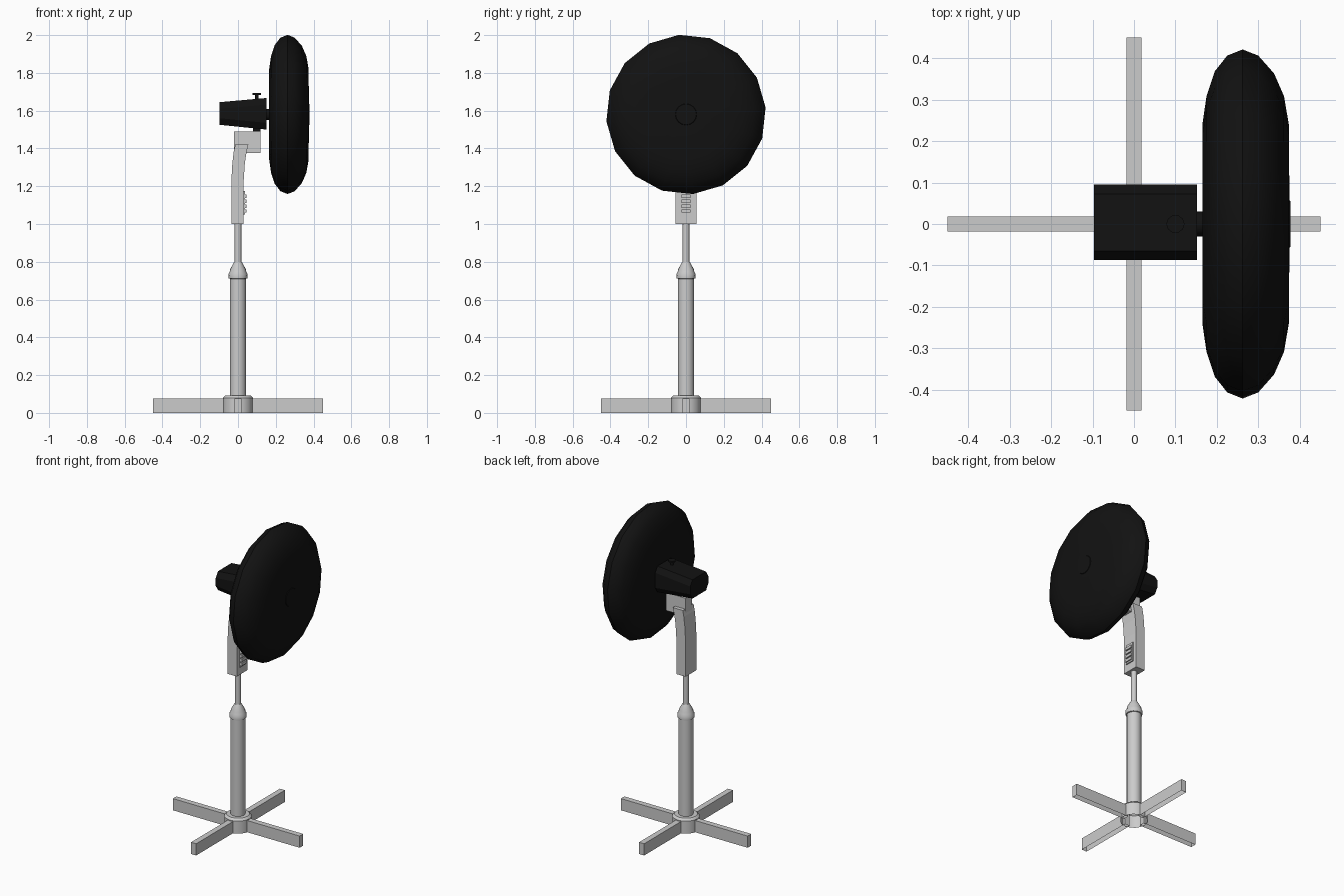
import bpy, bmesh, math
from mathutils import Matrix, Vector

if "Cube" in bpy.data.objects:
    bpy.data.objects.remove(bpy.data.objects["Cube"])

black = bpy.data.materials.new("black_plastic")
black.diffuse_color = (0.006, 0.006, 0.006, 1)
black.use_nodes = True
black.node_tree.nodes["Principled BSDF"].inputs["Base Color"].default_value = black.diffuse_color


def finish(name, bm, mat=None, smooth=None):
    bmesh.ops.recalc_face_normals(bm, faces=bm.faces)
    me = bpy.data.meshes.new(name)
    bm.to_mesh(me)
    bm.free()
    ob = bpy.data.objects.new(name, me)
    bpy.context.collection.objects.link(ob)
    if mat:
        me.materials.append(mat)
    if smooth:
        bpy.ops.object.select_all(action='DESELECT')
        ob.select_set(True)
        bpy.context.view_layer.objects.active = ob
        bpy.ops.object.shade_smooth_by_angle(angle=math.radians(smooth))
    return ob


def loft(bm, rings, cap_start=True, cap_end=True):
    loops = [[bm.verts.new(p) for p in r] for r in rings]
    n = len(loops[0])
    for a, b in zip(loops, loops[1:]):
        for i in range(n):
            bm.faces.new((a[i], a[(i + 1) % n], b[(i + 1) % n], b[i]))
    if cap_start:
        bm.faces.new(loops[0])
    if cap_end:
        bm.faces.new(loops[-1])


def lathe(name, profile, sides, frame=Matrix(), phase=0, mat=None, smooth=40, open_start=False):
    # profile = (height, radius) pairs around the local z axis
    bm = bmesh.new()
    rings = []
    for h, r in profile:
        angles = [phase + 2 * math.pi * i / sides for i in range(sides)]
        rings.append([frame @ Vector((r * math.cos(a), r * math.sin(a), h)) for a in angles])
    loft(bm, rings, not open_start)
    return finish(name, bm, mat, smooth)


def box(name, x, y, z, mat=None, open_bottom=False):
    bm = bmesh.new()
    loft(bm, [[(x[0], y[0], h), (x[1], y[0], h), (x[1], y[1], h), (x[0], y[1], h)] for h in z],
         not open_bottom)
    return finish(name, bm, mat)


# Cross base: four legs open underneath, and hub
for i, label in enumerate(("right", "back", "left", "front")):
    leg = box("leg_" + label, (0.06, 0.45), (-0.018, 0.018), (0, 0.075), open_bottom=True)
    leg.data.transform(Matrix.Rotation(i * math.pi / 2, 4, 'Z'))
lathe("base_hub", [(0, 0.08), (0.08, 0.08), (0.093, 0.067), (0.093, 0.043)], 16, open_start=True)

# Pole with collar and inner tube
lathe("outer_pole", [(0.08, 0.043), (0.72, 0.043)], 16)
lathe("height_collar", [(0.71, 0.043), (0.712, 0.049), (0.735, 0.051), (0.747, 0.044),
                        (0.76, 0.042), (0.80, 0.02)], 16)
lathe("inner_pole", [(0.78, 0.018), (1.01, 0.018)], 12)

# Control arm, bending forward at the top
bm = bmesh.new()
stations = [(1.0, -0.035, 0.03), (1.23, -0.035, 0.03), (1.32, -0.03, 0.036),
            (1.38, -0.023, 0.045), (1.42, -0.015, 0.055)]
loft(bm, [[(a, -0.055, z), (b, -0.055, z), (b, 0.055, z), (a, 0.055, z)] for z, a, b in stations])
finish("control_arm", bm)
box("control_panel", (0.028, 0.037), (-0.03, 0.03), (1.05, 1.175))
for i in range(4):
    z = 1.06 + i * 0.026
    box(f"button_{i + 1}", (0.034, 0.045), (-0.025, 0.025), (z, z + 0.018))
box("tilt_bracket", (-0.02, 0.12), (-0.032, 0.032), (1.375, 1.49))
box("tilt_pivot", (0.08, 0.12), (-0.025, 0.025), (1.485, 1.51), black)

# Motor housing: chamfered section, taller toward the cage
bm = bmesh.new()
rings = []
for x, low, high in ((-0.097, 1.525, 1.645), (0.152, 1.5, 1.667)):
    y0, y1, c, d = -0.087, 0.095, 0.022, 0.035
    rings.append([(x, y0 + c, low), (x, y1 - c, low), (x, y1, low + d), (x, y1, high - d),
                  (x, y1 - c, high), (x, y0 + c, high), (x, y0, high - d), (x, y0, low + d)])
loft(bm, rings)
finish("motor_housing", bm, black)
knob = Matrix.Translation((0.1, 0, 0))
lathe("oscillation_knob", [(1.65, 0.009), (1.682, 0.009), (1.683, 0.022), (1.693, 0.022)],
      10, knob, mat=black)

# Fan cage around the x axis
axis = Matrix.Translation((0, 0, 1.58)) @ Matrix.Rotation(math.pi / 2, 4, 'Y')
lathe("drive_shaft", [(0.145, 0.03), (0.175, 0.03)], 12, axis, mat=black)
lathe("fan_cage", [(0.165, 0.1), (0.165, 0.24), (0.175, 0.31), (0.195, 0.37), (0.225, 0.408),
                   (0.262, 0.423), (0.3, 0.408), (0.338, 0.365), (0.362, 0.31), (0.374, 0.24),
                   (0.375, 0.08)], 16, axis, math.radians(5), black)
lathe("cage_badge", [(0.37, 0.06), (0.378, 0.055)], 16, axis, mat=black)
